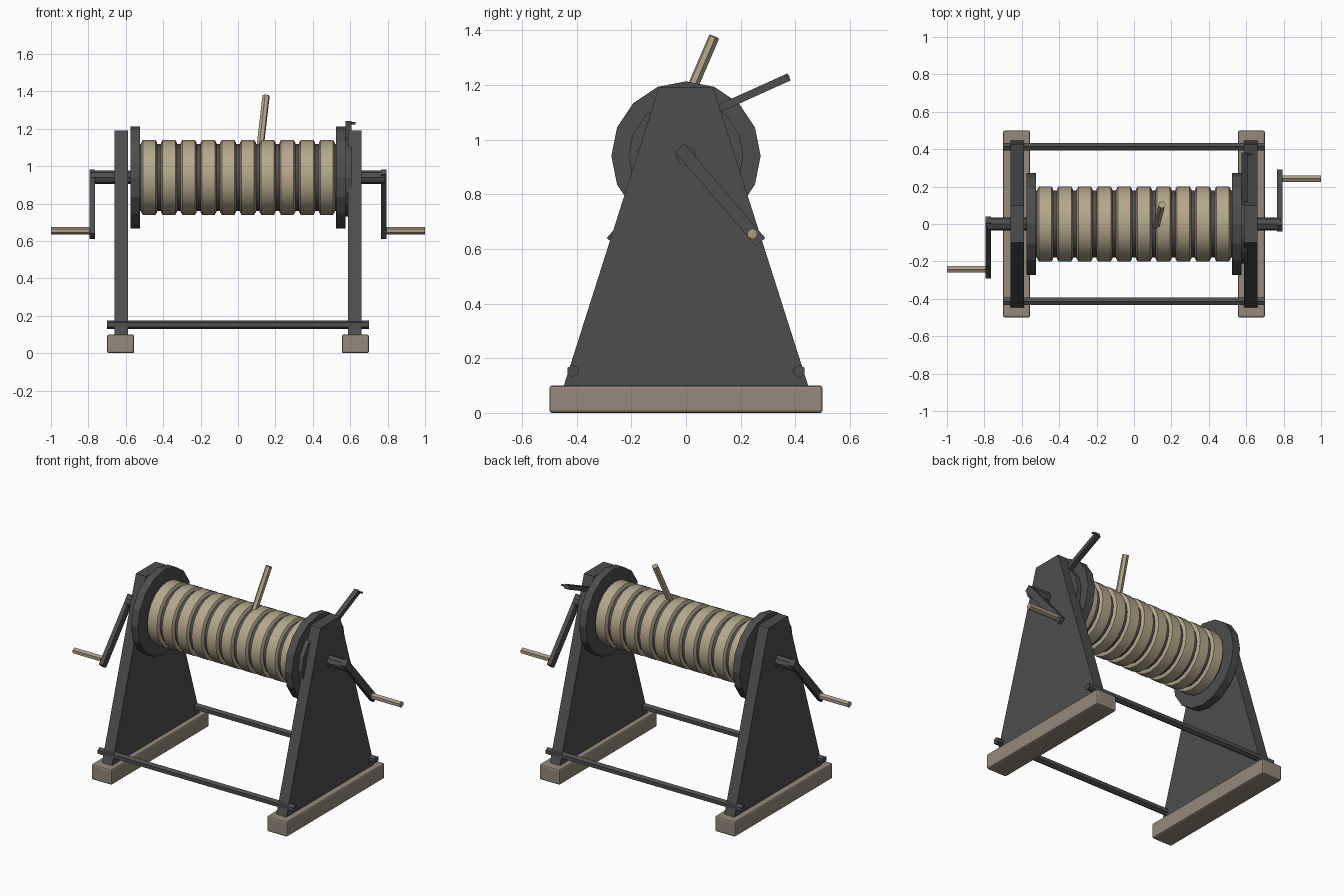
import bpy, bmesh, math
from mathutils import Vector

if "Cube" in bpy.data.objects:
    bpy.data.objects.remove(bpy.data.objects["Cube"])


def mat(name, c):
    m = bpy.data.materials.new(name)
    m.diffuse_color = (*c, 1)
    m.use_nodes = True
    m.node_tree.nodes["Principled BSDF"].inputs["Base Color"].default_value = m.diffuse_color
    return m


WOOD = mat("wood", (0.30, 0.25, 0.19))
ROPE = mat("rope", (0.46, 0.39, 0.26))
GRIP = mat("grip", (0.42, 0.33, 0.23))
IRON = mat("iron", (0.075, 0.075, 0.075))
AXZ = 0.94


def finish(bm, name, m, smooth=False):
    bmesh.ops.recalc_face_normals(bm, faces=bm.faces)
    me = bpy.data.meshes.new(name)
    bm.to_mesh(me)
    bm.free()
    ob = bpy.data.objects.new(name, me)
    bpy.context.collection.objects.link(ob)
    me.materials.append(m)
    if smooth:
        bpy.ops.object.select_all(action='DESELECT')
        ob.select_set(True)
        bpy.context.view_layer.objects.active = ob
        bpy.ops.object.shade_smooth_by_angle(angle=math.radians(35))
    return ob


def lathe(name, profile, m, n, smooth=False):
    """Spin (x, radius) points about the drum axis, capping both ends."""
    bm = bmesh.new()
    rings = [[bm.verts.new((x, r * math.cos(2 * math.pi * k / n),
                            AXZ + r * math.sin(2 * math.pi * k / n)))
              for k in range(n)] for x, r in profile]
    for a, b in zip(rings, rings[1:]):
        for k in range(n):
            j = (k + 1) % n
            bm.faces.new((a[k], a[j], b[j], b[k]))
    bm.faces.new(rings[0])
    bm.faces.new(rings[-1])
    return finish(bm, name, m, smooth)


def prism(name, yz, x0, x1, m, bevel=0):
    """Extrude a y-z outline along x."""
    bm = bmesh.new()
    f = bm.faces.new([bm.verts.new((x0, y, z)) for y, z in yz])
    r = bmesh.ops.extrude_face_region(bm, geom=[f])
    bmesh.ops.translate(bm, vec=(x1 - x0, 0, 0),
                        verts=[v for v in r["geom"] if isinstance(v, bmesh.types.BMVert)])
    if bevel:
        bmesh.ops.bevel(bm, geom=bm.edges[:], offset=bevel, segments=2,
                        profile=0.5, affect='EDGES')
    return finish(bm, name, m)


def rod(name, a, b, r, m, n=6):
    a, b = Vector(a), Vector(b)
    bm = bmesh.new()
    bmesh.ops.create_cone(bm, cap_ends=True, segments=n, radius1=r, radius2=r,
                          depth=(b - a).length)
    q = (b - a).to_track_quat('Z', 'Y')
    for v in bm.verts:
        v.co = q @ v.co + (a + b) / 2
    return finish(bm, name, m)


def bar_outline(a, b, w):
    """Rectangle of width w along a segment in the y-z plane."""
    a, b = Vector(a), Vector(b)
    d = (b - a).normalized()
    p = Vector((-d.y, d.x)) * w / 2
    return [a + p, b + p, b - p, a - p]


# Mirrored frame halves, flanges and cranks
for s, side in ((-1, "left"), (1, "right")):
    prism(f"{side}_skid", [(-0.5, 0), (0.5, 0), (0.5, 0.1), (-0.5, 0.1)],
          s * 0.555, s * 0.7, WOOD, 0.01)
    prism(f"{side}_side_plate", [(-0.45, 0.09), (0.45, 0.09), (0.1, 1.19), (-0.1, 1.19)],
          s * 0.588, s * 0.66, IRON)
    lathe(f"{side}_flange", [(s * 0.525, 0.273), (s * 0.576, 0.273)], IRON, 16)
    prism(f"{side}_crank_arm",
          bar_outline((s * -0.023, 0.969), (s * 0.273, 0.625), 0.045),
          s * 0.765, s * 0.793, IRON)
    rod(f"{side}_crank_grip", (s * 0.78, s * 0.243, 0.655), (s * 1.0, s * 0.243, 0.655),
        0.02, GRIP)
    rod(("front" if s < 0 else "back") + "_tie_rod", (-0.7, s * 0.414, 0.153),
        (0.7, s * 0.414, 0.153), 0.023, IRON)

# Axle and inner barrel
rod("axle", (-0.785, 0, AXZ), (0.785, 0, AXZ), 0.036, IRON, 8)
lathe("barrel", [(-0.53, 0.18), (0.53, 0.18)], IRON, 20, True)

# Rope coils around the barrel
for i in range(10):
    c = (i - 4.5) * 0.1055
    lathe(f"rope_coil_{i + 1}",
          [(c - 0.043, 0.17), (c - 0.043, 0.185), (c - 0.034, 0.2),
           (c + 0.034, 0.2), (c + 0.043, 0.185), (c + 0.043, 0.17)], ROPE, 20, True)

# Loose rope end
rod("rope_end", (0.117, -0.02, 1.09), (0.15, 0.103, 1.376), 0.02, ROPE)

# Brake wheel, lever and its small pin
lathe("brake_wheel", [(0.57, 0.21), (0.606, 0.21)], IRON, 16)
prism("brake_lever", bar_outline((0.08, 1.095), (0.377, 1.229), 0.028), 0.574, 0.606, IRON)
rod("lever_pin", (0.6, 0.372, 1.229), (0.628, 0.372, 1.229), 0.007, IRON)
